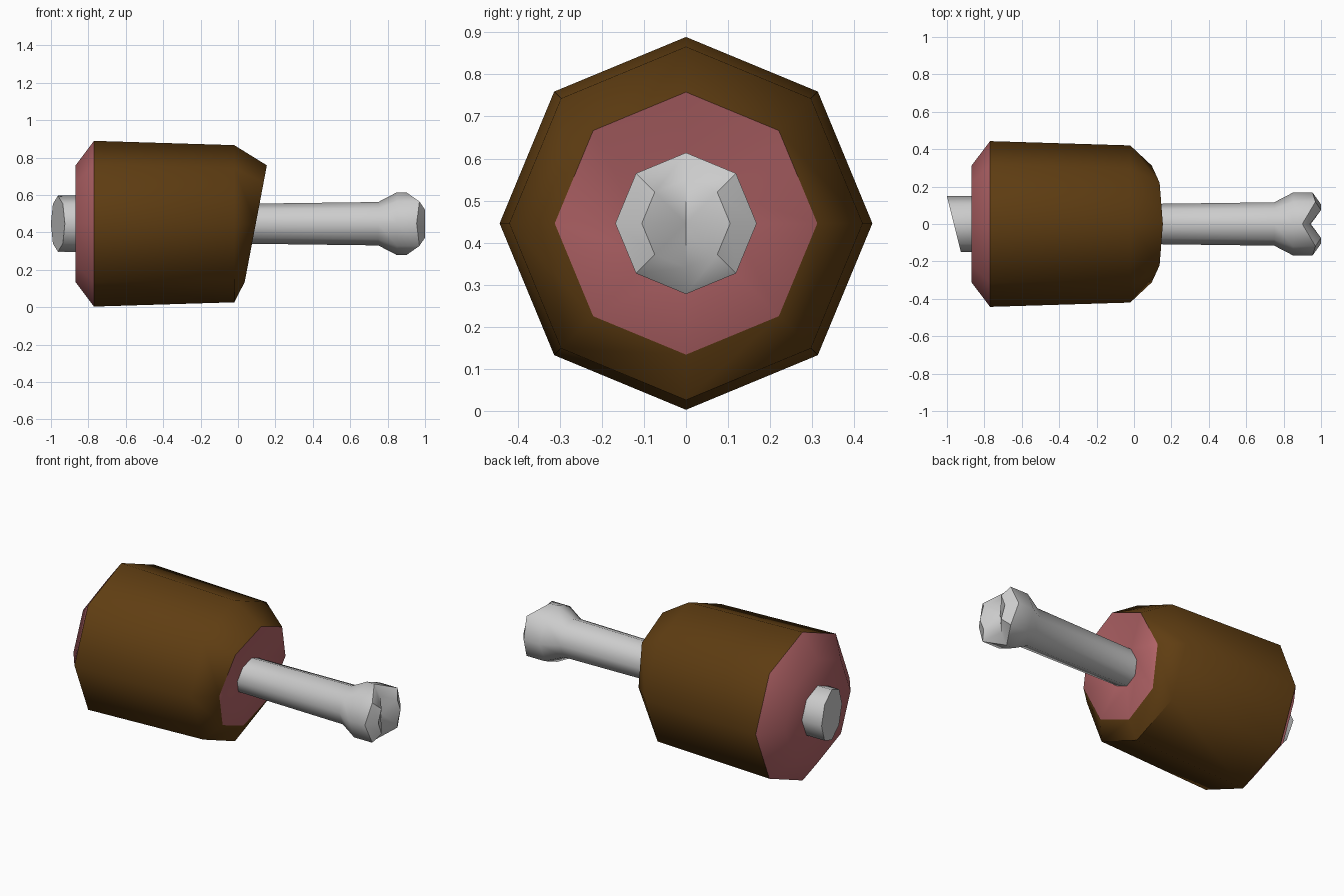
import bpy, bmesh, math

if "Cube" in bpy.data.objects:
    bpy.data.objects.remove(bpy.data.objects["Cube"])

CZ = 0.446  # height of the shared centre axis
SIDES = 8


def ring(r, x):
    """Octagonal ring around the x axis; x may be a function of (y, z)."""
    pts = []
    for i in range(SIDES):
        a = i * math.tau / SIDES
        y, z = r * math.cos(a), r * math.sin(a)
        pts.append((x(y, z) if callable(x) else x, y, z + CZ))
    return pts


def loft(name, rings, mats=(), band_mats=None, end_point=None):
    """Skin the rings in order, cap the start, close the end on a point or cap."""
    bm = bmesh.new()
    loops = [[bm.verts.new(p) for p in r] for r in rings]
    for b, (lo, hi) in enumerate(zip(loops, loops[1:])):
        for i in range(SIDES):
            j = (i + 1) % SIDES
            f = bm.faces.new((lo[i], lo[j], hi[j], hi[i]))
            f.material_index = band_mats[b] if band_mats else 0
    caps = [bm.faces.new(loops[0])]
    if end_point:
        tip = bm.verts.new(end_point)
        for i in range(SIDES):
            bm.faces.new((loops[-1][i], loops[-1][(i + 1) % SIDES], tip))
    else:
        caps.append(bm.faces.new(loops[-1]))
    for f in caps:
        f.material_index = 1 if band_mats else 0
    bmesh.ops.recalc_face_normals(bm, faces=bm.faces[:])
    mesh = bpy.data.meshes.new(name)
    bm.to_mesh(mesh)
    bm.free()
    obj = bpy.data.objects.new(name, mesh)
    bpy.context.collection.objects.link(obj)
    for m in mats:
        mesh.materials.append(m)
    bpy.ops.object.select_all(action='DESELECT')
    obj.select_set(True)
    bpy.context.view_layer.objects.active = obj
    bpy.ops.object.shade_smooth_by_angle(angle=math.radians(48))
    return obj


def material(name, color):
    m = bpy.data.materials.new(name)
    m.diffuse_color = (*color, 1)
    m.use_nodes = True
    m.node_tree.nodes["Principled BSDF"].inputs["Base Color"].default_value = m.diffuse_color
    return m


skin = material("brown_skin", (0.115, 0.047, 0.006))
flesh = material("pink_flesh", (0.46, 0.13, 0.14))

# Meat: brown barrel with pink ends, the right end cut at a slant
loft("meat",
     [ring(0.31, -0.87), ring(0.443, -0.77), ring(0.42, -0.02),
      ring(0.312, lambda y, z: 0.095 + 0.19 * z),
      ring(0.11, lambda y, z: 0.07 + 0.19 * z)],
     (skin, flesh), [1, 0, 0, 1])


# Bone: obliquely cut left end, shaft, flared knuckle with a notch
def knuckle_rim(y, z):
    if abs(y) < 0.01:
        return 0.9
    return 0.955 if abs(z) < 0.01 else 0.97


def knuckle_inner(y, z):
    return 0.94 if abs(y) < 0.01 else 1.0


loft("bone",
     [ring(0.15, lambda y, z: -0.963 - 0.25 * y), ring(0.15, -0.8),
      ring(0.105, -0.1), ring(0.116, 0.75), ring(0.168, 0.85),
      ring(0.168, knuckle_rim), ring(0.105, knuckle_inner)],
     end_point=(0.945, 0, CZ))
